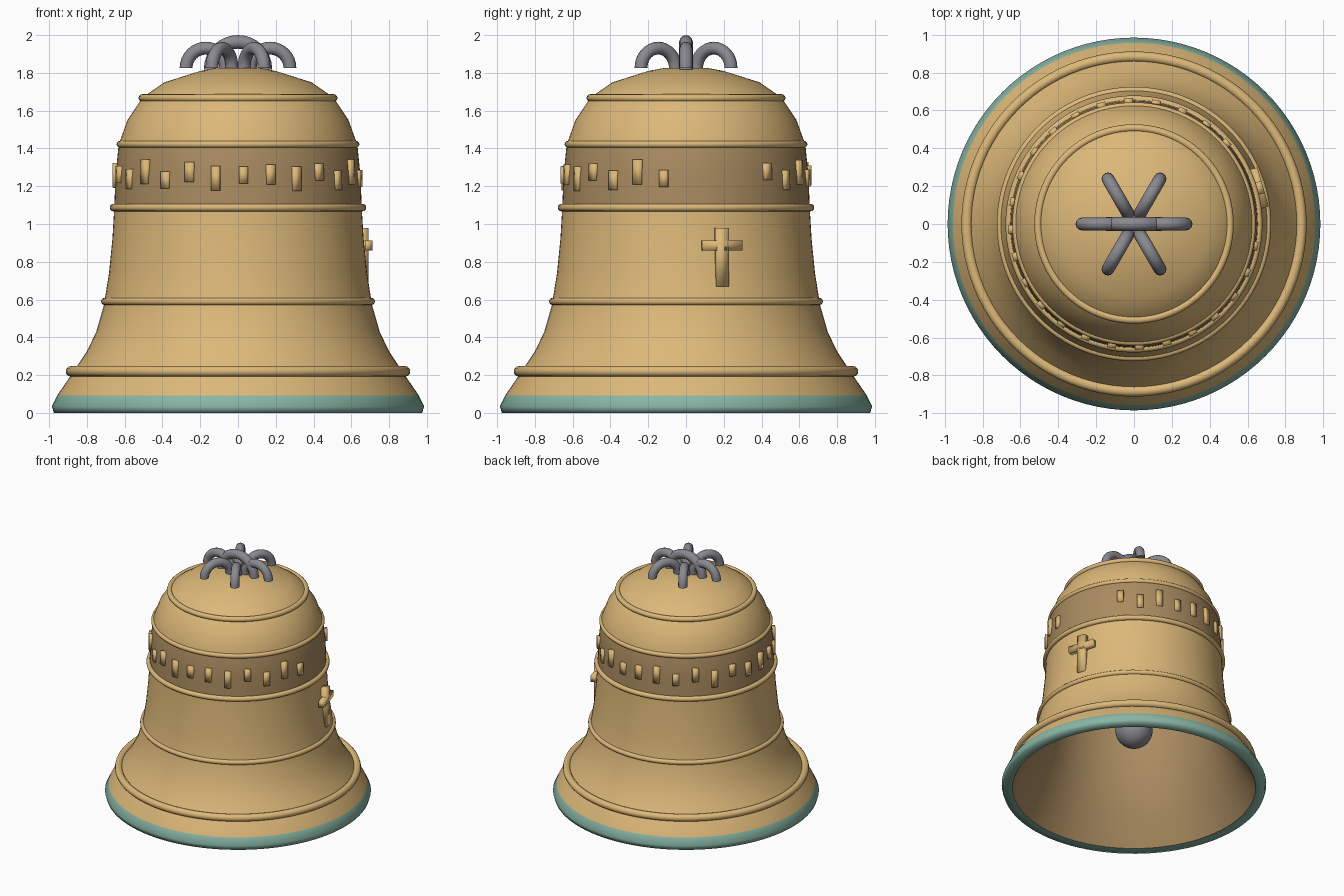
import bpy, bmesh, math
from mathutils import Matrix, Vector

if "Cube" in bpy.data.objects:
    bpy.data.objects.remove(bpy.data.objects["Cube"])


def material(name, rgb):
    m = bpy.data.materials.new(name)
    m.diffuse_color = (*rgb, 1)
    m.use_nodes = True
    m.node_tree.nodes["Principled BSDF"].inputs["Base Color"].default_value = m.diffuse_color
    return m


GOLD = material("gold_bronze", (0.72, 0.48, 0.19))
BROWN = material("dark_bronze", (0.40, 0.26, 0.117))
TEAL = material("green_patina", (0.25, 0.47, 0.38))
GREY = material("grey_iron", (0.25, 0.25, 0.28))


def finish(name, bm, *mats, angle=60):
    bmesh.ops.recalc_face_normals(bm, faces=bm.faces)
    me = bpy.data.meshes.new(name)
    bm.to_mesh(me)
    bm.free()
    for m in mats:
        me.materials.append(m)
    ob = bpy.data.objects.new(name, me)
    bpy.context.collection.objects.link(ob)
    bpy.context.view_layer.objects.active = ob
    ob.select_set(True)
    bpy.ops.object.shade_smooth_by_angle(angle=math.radians(angle))
    ob.select_set(False)
    return ob


def lathe(name, profile, mats, slots, steps=96):
    """Revolve (radius, height) points; slots gives a material per segment."""
    bm = bmesh.new()
    rings = []
    for r, z in profile:
        if r == 0:
            rings.append([bm.verts.new((0, 0, z))] * steps)
        else:
            rings.append([bm.verts.new((r * math.cos(a), r * math.sin(a), z))
                          for a in (2 * math.pi * i / steps for i in range(steps))])
    for s, (lo, hi) in enumerate(zip(rings, rings[1:])):
        for i in range(steps):
            j = (i + 1) % steps
            quad = list(dict.fromkeys((lo[i], lo[j], hi[j], hi[i])))
            bm.faces.new(quad).material_index = slots[s]
    bmesh.ops.remove_doubles(bm, verts=bm.verts, dist=1e-5)
    return finish(name, bm, *mats, angle=100)


def ring(name, major, minor, z, mat):
    n = 12
    pts = [(major + minor * math.cos(2 * math.pi * i / n),
            z + minor * math.sin(2 * math.pi * i / n)) for i in range(n + 1)]
    lathe(name, pts, [mat], [0] * n)


def arch(name, major, minor, radius, angle, z, mat, steps=16, sides=12):
    """Half ring standing upright along a radial direction."""
    bm = bmesh.new()
    out = Vector((math.cos(angle), math.sin(angle), 0))
    side = Vector((-out.y, out.x, 0))
    up = Vector((0, 0, 1))
    loops = []
    for i in range(steps + 1):
        t = math.pi * i / steps
        d = out * math.cos(t) + up * math.sin(t)
        c = out * radius + up * z + d * major
        loops.append([bm.verts.new(c + minor * (d * math.cos(p) + side * math.sin(p)))
                      for p in (2 * math.pi * k / sides for k in range(sides))])
    for a, b in zip(loops, loops[1:]):
        for k in range(sides):
            m = (k + 1) % sides
            bm.faces.new((a[k], a[m], b[m], b[k]))
    bm.faces.new(loops[0])
    bm.faces.new(loops[-1])
    finish(name, bm, mat)


def radial_box(name, size, radius, angle, z, mat):
    """Soft-shaded box of (depth, width, height) facing outward at an angle."""
    bm = bmesh.new()
    mx = (Matrix.Rotation(angle, 4, 'Z') @ Matrix.Translation((radius, 0, z))
          @ Matrix.Diagonal((*size, 1)))
    bmesh.ops.create_cube(bm, size=1, matrix=mx)
    finish(name, bm, mat, angle=180)


# Bell shell: outer wall from lip to crown, then inner wall back down
outer = [(0.905, 0.005), (0.975, 0), (0.985, 0.035), (0.957, 0.093), (0.89, 0.19),
         (0.85, 0.25), (0.80, 0.325), (0.75, 0.43), (0.71, 0.57), (0.683, 0.74),
         (0.665, 0.92), (0.655, 1.09), (0.649, 1.25), (0.632, 1.42), (0.585, 1.55),
         (0.505, 1.67), (0.39, 1.75), (0.20, 1.81), (0.12, 1.825), (0, 1.83)]
inner = [(0, 1.75), (0.27, 1.71), (0.44, 1.62), (0.55, 1.42), (0.585, 1.1),
         (0.61, 0.75), (0.67, 0.45), (0.785, 0.2), (0.905, 0.005)]


def outer_slot(a, b):
    mid = (a[1] + b[1]) / 2
    return 2 if mid < 0.09 else 1 if 1.09 < mid < 1.42 else 0


slots = [outer_slot(a, b) for a, b in zip(outer, outer[1:])]
lathe("bell_body", outer, [GOLD, BROWN, TEAL], slots)
lathe("bell_inside", inner, [BROWN], [0] * (len(inner) - 1))

# Raised mouldings
for i, (major, minor, z) in enumerate([(0.884, 0.028, 0.22), (0.706, 0.019, 0.59),
                                       (0.659, 0.02, 1.087), (0.625, 0.018, 1.422),
                                       (0.507, 0.02, 1.667)]):
    ring(f"moulding_{i + 1}", major, minor, z, GOLD)

# Relief blocks around the dark band, with a gap above the cross
for k in range(3, 28):
    height = (0.09, 0.105, 0.13)[k % 3]
    radial_box(f"relief_block_{k - 2}", (0.04, 0.047, height), 0.645,
               2 * math.pi * (k + 0.2) / 28, 1.255 + 0.023 * math.sin(2.7 * k), GOLD)

# Cross on the side
ANGLE = math.radians(16)
radial_box("cross_upright", (0.05, 0.066, 0.31), 0.685, ANGLE, 0.825, GOLD)
radial_box("cross_bar", (0.04, 0.215, 0.053), 0.69, ANGLE, 0.886, GOLD)

# Crown loops
for i in range(6):
    arch(f"crown_loop_{i + 1}", 0.105, 0.034, 0.17, i * math.pi / 3, 1.826, GREY)
arch("crown_top_loop", 0.145, 0.036, 0, 0, 1.819, GREY)

# Clapper
bm = bmesh.new()
bmesh.ops.create_uvsphere(bm, u_segments=24, v_segments=16, radius=0.14,
                          matrix=Matrix.Translation((0, 0, 0.5)))
finish("clapper_ball", bm, GREY)
bm = bmesh.new()
bmesh.ops.create_cone(bm, cap_ends=True, segments=16, radius1=0.035, radius2=0.035,
                      depth=1.2, matrix=Matrix.Translation((0, 0, 1.17)))
finish("clapper_rod", bm, GREY)
